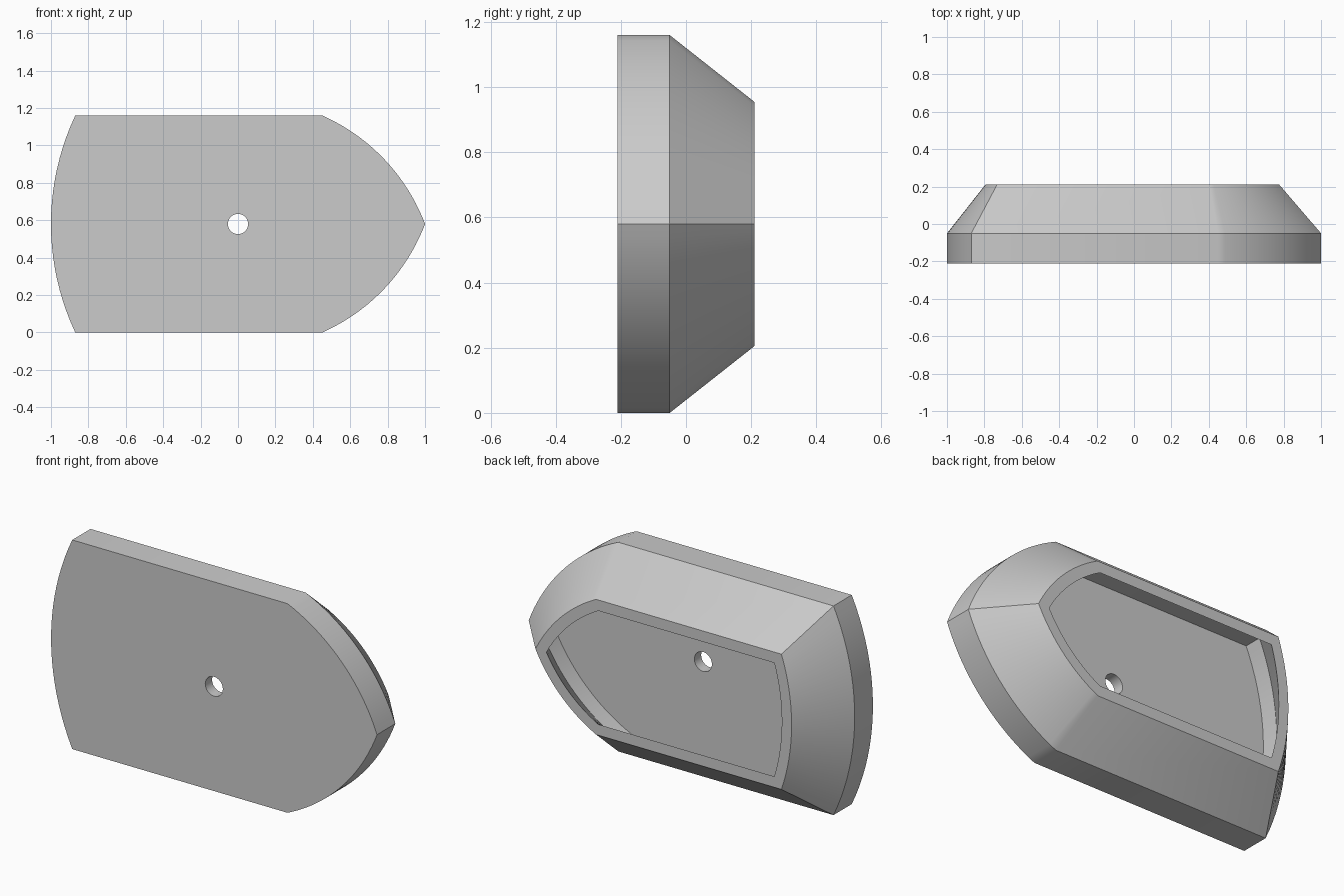
import bpy, bmesh, math

cube = bpy.data.objects.get("Cube")
if cube:
    bpy.data.objects.remove(cube, do_unlink=True)

HALF = 0.58          # half height, also the height of the centre line
SEGS = 20            # steps along each curved edge
HOLE_RADIUS = 0.054
FRONT, CREASE, BACK, FLOOR = -0.21, -0.05, 0.21, -0.15
WALL, TAPER = 0.06, 0.205


def outline(inset):
    """Plan of the hull, moved inward by inset: bowed stern, pointed bow."""
    h = HALF - inset
    bow_x, bow_z, bow_r = 0.03, -0.369, 1.038 - inset
    stern_x, stern_r = 0.36, 1.36 - inset
    # upper bow arc, from the top corner to the tip
    a0 = math.asin((h - bow_z) / bow_r)
    a1 = math.asin(-bow_z / bow_r)
    upper = []
    for i in range(SEGS + 1):
        a = a0 + (a1 - a0) * i / SEGS
        upper.append((bow_x + bow_r * math.cos(a), bow_z + bow_r * math.sin(a)))
    lower = [(x, -z) for x, z in reversed(upper[:-1])]
    # stern arc, from the bottom corner to the top corner
    s = math.asin(h / stern_r)
    stern = []
    for i in range(SEGS + 1):
        a = -s + 2 * s * i / SEGS
        stern.append((stern_x - stern_r * math.cos(a), stern_r * math.sin(a)))
    return upper + lower + stern


def add_ring(bm, points, y):
    return [bm.verts.new((x, y, z + HALF)) for x, z in points]


def bridge(bm, a, b):
    n = len(a)
    for i in range(n):
        j = (i + 1) % n
        bm.faces.new((a[i], a[j], b[j], b[i]))


def fill_between(bm, outer, inner):
    """Flat plate with a hole."""
    edges = []
    for ring in (outer, inner):
        for i, v in enumerate(ring):
            w = ring[(i + 1) % len(ring)]
            edges.append(bm.edges.get((v, w)) or bm.edges.new((v, w)))
    bmesh.ops.triangle_fill(bm, edges=edges, use_beauty=True)


bm = bmesh.new()

# outer skin, rim and undercut pocket
sections = [(0, FRONT), (0, CREASE), (TAPER, BACK),
            (TAPER + WALL, BACK), (WALL, CREASE), (WALL, FLOOR)]
rings = [add_ring(bm, outline(d), y) for d, y in sections]
for a, b in zip(rings, rings[1:]):
    bridge(bm, a, b)

# round hole through the front plate
circle = [(HOLE_RADIUS * math.cos(2 * math.pi * i / 32),
           HOLE_RADIUS * math.sin(2 * math.pi * i / 32)) for i in range(32)]
hole_front = add_ring(bm, circle, FRONT)
hole_back = add_ring(bm, circle, FLOOR)
bridge(bm, hole_front, hole_back)
fill_between(bm, rings[0], hole_front)
fill_between(bm, rings[-1], hole_back)
bmesh.ops.recalc_face_normals(bm, faces=bm.faces)

mesh = bpy.data.meshes.new("hollow_cover")
bm.to_mesh(mesh)
bm.free()
cover = bpy.data.objects.new("hollow_cover", mesh)
bpy.context.collection.objects.link(cover)

# plain grey finish
grey = bpy.data.materials.new("plain grey")
grey.use_nodes = True
colour = (0.6, 0.6, 0.6, 1)
grey.diffuse_color = colour
grey.node_tree.nodes["Principled BSDF"].inputs["Base Color"].default_value = colour
mesh.materials.append(grey)

bpy.ops.object.select_all(action='DESELECT')
cover.select_set(True)
bpy.context.view_layer.objects.active = cover
bpy.ops.object.shade_smooth_by_angle(angle=math.radians(30))
